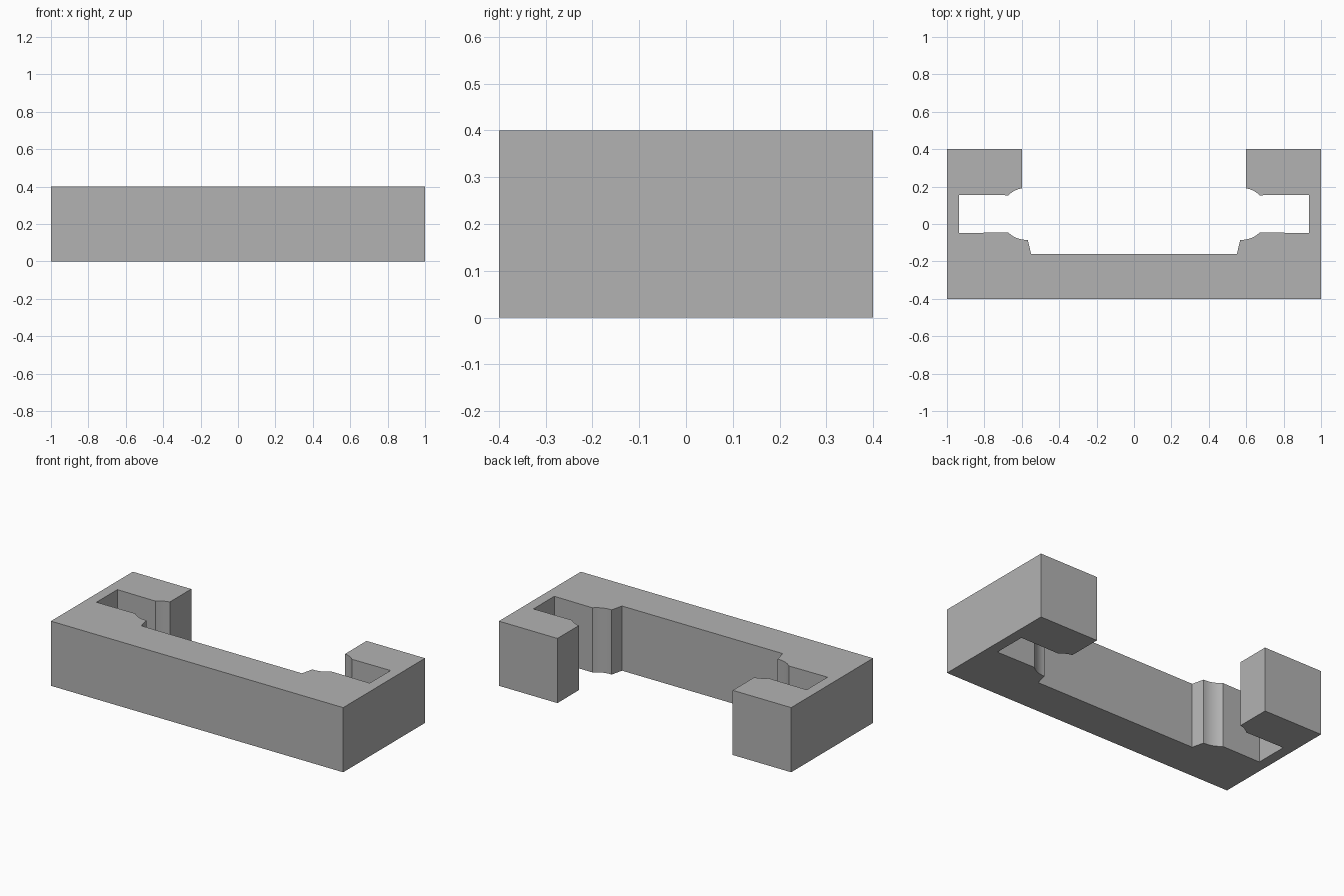
import bpy
import bmesh
import math

if "Cube" in bpy.data.objects:
    bpy.data.objects.remove(bpy.data.objects["Cube"])

HEIGHT = 0.4
ARC_X, ARC_Y, ARC_R = 0.575, 0.054, 0.139   # round relief at the slot mouth


def arc(x0, x1, side, steps=8):
    """Points on the upper (+1) or lower (-1) relief arc between two x values."""
    a0 = math.acos((x0 - ARC_X) / ARC_R)
    a1 = math.acos((x1 - ARC_X) / ARC_R)
    angles = [a0 + (a1 - a0) * i / steps for i in range(steps + 1)]
    return [(ARC_X + ARC_R * math.cos(a), ARC_Y + side * ARC_R * math.sin(a))
            for a in angles]


# Right half of the outline, from front corner round to the middle recess
half = [(1, -0.4), (1, 0.4), (0.6, 0.4)]
half += arc(0.6, 0.672, 1)                    # upper jaw relief
half += [(0.935, 0.156), (0.935, -0.048)]     # end slot
half += arc(0.672, 0.568, -1)                 # lower jaw relief
half += [(0.55, -0.16)]                       # sloped shoulder to recess floor
outline = half + [(-x, y) for x, y in reversed(half)]

# Extrude the outline into the solid bracket
bm = bmesh.new()
base = bm.faces.new([bm.verts.new((x, y, 0)) for x, y in outline])
result = bmesh.ops.extrude_face_region(bm, geom=[base], use_keep_orig=True)
top_verts = [g for g in result["geom"] if isinstance(g, bmesh.types.BMVert)]
bmesh.ops.translate(bm, verts=top_verts, vec=(0, 0, HEIGHT))
bmesh.ops.recalc_face_normals(bm, faces=bm.faces)
mesh = bpy.data.meshes.new("bracket")
bm.to_mesh(mesh)
bm.free()

bracket = bpy.data.objects.new("bracket", mesh)
bpy.context.collection.objects.link(bracket)

grey = bpy.data.materials.new("plain grey")
grey.diffuse_color = (0.45, 0.45, 0.45, 1)
grey.use_nodes = True
grey.node_tree.nodes["Principled BSDF"].inputs["Base Color"].default_value = grey.diffuse_color
mesh.materials.append(grey)

# Smooth the reliefs, keep all corners crisp
bpy.context.view_layer.objects.active = bracket
bracket.select_set(True)
bpy.ops.object.shade_smooth_by_angle(angle=math.radians(20))
